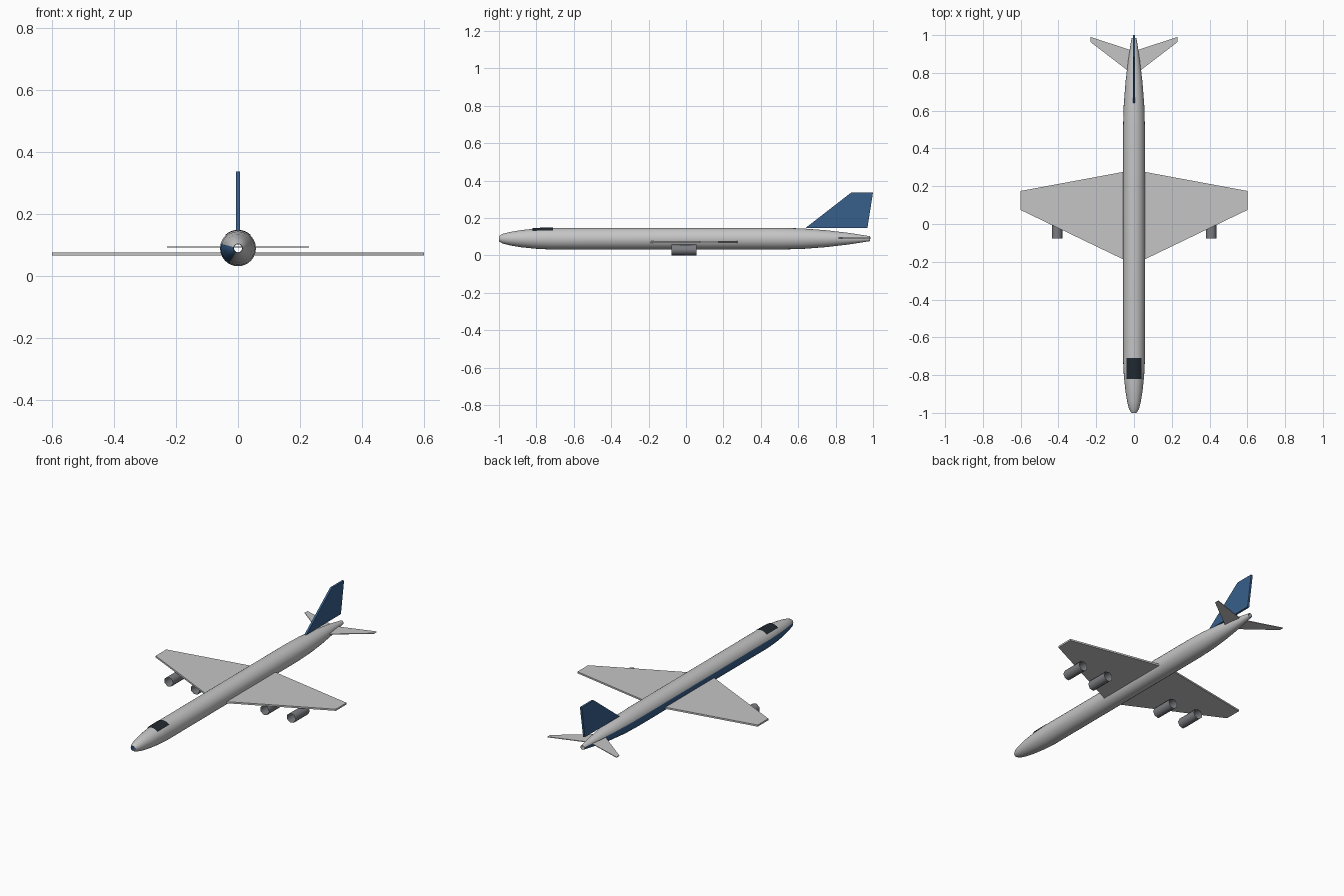
import bpy, bmesh, math
from mathutils import Vector

cube = bpy.data.objects.get("Cube")
if cube:
    bpy.data.objects.remove(cube, do_unlink=True)


def material(name, rgb):
    m = bpy.data.materials.new(name)
    m.use_nodes = True
    m.diffuse_color = (*rgb, 1)
    bsdf = next(n for n in m.node_tree.nodes if n.type == 'BSDF_PRINCIPLED')
    bsdf.inputs["Base Color"].default_value = (*rgb, 1)
    return m


GREY = material("light grey", (0.56, 0.56, 0.56))
BLUE = material("deep blue", (0.04, 0.115, 0.26))
DARK = material("dark glass", (0.015, 0.022, 0.03))
METAL = material("engine grey", (0.2, 0.205, 0.22))

AXIS_Z = 0.089


def finish(name, bm, mats, smooth=None):
    mesh = bpy.data.meshes.new(name)
    bm.to_mesh(mesh)
    bm.free()
    for m in mats:
        mesh.materials.append(m)
    ob = bpy.data.objects.new(name, mesh)
    bpy.context.collection.objects.link(ob)
    if smooth:
        bpy.ops.object.select_all(action='DESELECT')
        ob.select_set(True)
        bpy.context.view_layer.objects.active = ob
        bpy.ops.object.shade_smooth_by_angle(angle=math.radians(smooth))
    return ob


def loft(stations, centre, angles, closed, rule=None):
    """Skin rings of (y, radius) swept along y, open at both ends."""
    bm = bmesh.new()
    cx, cz = centre
    rings = [[bm.verts.new((cx + r * math.cos(a), y, cz + r * math.sin(a)))
              for a in angles] for y, r in stations]
    n = len(angles)
    for r0, r1 in zip(rings, rings[1:]):
        for i in range(n if closed else n - 1):
            j = (i + 1) % n
            f = bm.faces.new((r0[i], r0[j], r1[j], r1[i]))
            if rule:
                f.material_index = rule(i)
    # Outward normals
    for f in bm.faces:
        f.normal_update()
        c = f.calc_center_median()
        if f.normal.dot(Vector((c.x - cx, 0, c.z - cz))) < 0:
            f.normal_flip()
    return bm


def slab(name, outline, offset, mat):
    """Flat panel: outline points extruded by the offset vector."""
    bm = bmesh.new()
    face = bm.faces.new([bm.verts.new(p) for p in outline])
    ext = bmesh.ops.extrude_face_region(bm, geom=[face])
    verts = [v for v in ext["geom"] if isinstance(v, bmesh.types.BMVert)]
    bmesh.ops.translate(bm, verts=verts, vec=offset)
    bmesh.ops.recalc_face_normals(bm, faces=bm.faces)
    return finish(name, bm, [mat])


def circle(n):
    return [2 * math.pi * i / n for i in range(n)]


# Fuselage tube with a blue band along one lower side
SIDES = 24
hull = [(-1, .014), (-.98, .026), (-.94, .036), (-.88, .046), (-.8, .054),
        (-.72, .058), (.5, .058), (.62, .055), (.75, .045), (.87, .031),
        (.985, .013)]
band = lambda i: int(165 <= (i + 0.5) * 360 / SIDES <= 240)
finish("fuselage", loft(hull, (0, AXIS_Z), circle(SIDES), True, band),
       [GREY, BLUE], 40)

# Cockpit window, a curved patch on the upper nose
arc = [math.radians(47 + 86 * i / 8) for i in range(9)]
glass = [(-.82, .0572), (-.77, .0588), (-.71, .0595)]
finish("cockpit_window", loft(glass, (0, AXIS_Z), arc, False), [DARK], 40)

# Wings, tailplanes and engines on both sides
for side, s in (("left", 1), ("right", -1)):
    wing = [(.045, -.193), (.6, .074), (.6, .175), (.045, .278)]
    slab(side + "_wing", [(s * x, y, .066) for x, y in wing], (0, 0, .01), GREY)
    tail = [(0, .787), (.23, .963), (.23, .99), (0, .915)]
    slab(side + "_tailplane", [(s * x, y, .091) for x, y in tail],
         (0, 0, .004), GREY)
    for place, x in (("inner", .231), ("outer", .408)):
        finish(f"{side}_{place}_engine",
               loft([(-.078, .0295), (.057, .0295)], (s * x, .029),
                    circle(7), True), [METAL], 60)

# Tail fin
fin = [(.64, .147), (.97, .147), (1, .337), (.885, .337)]
slab("tail_fin", [(-.006, y, z) for y, z in fin], (.012, 0, 0), BLUE)
